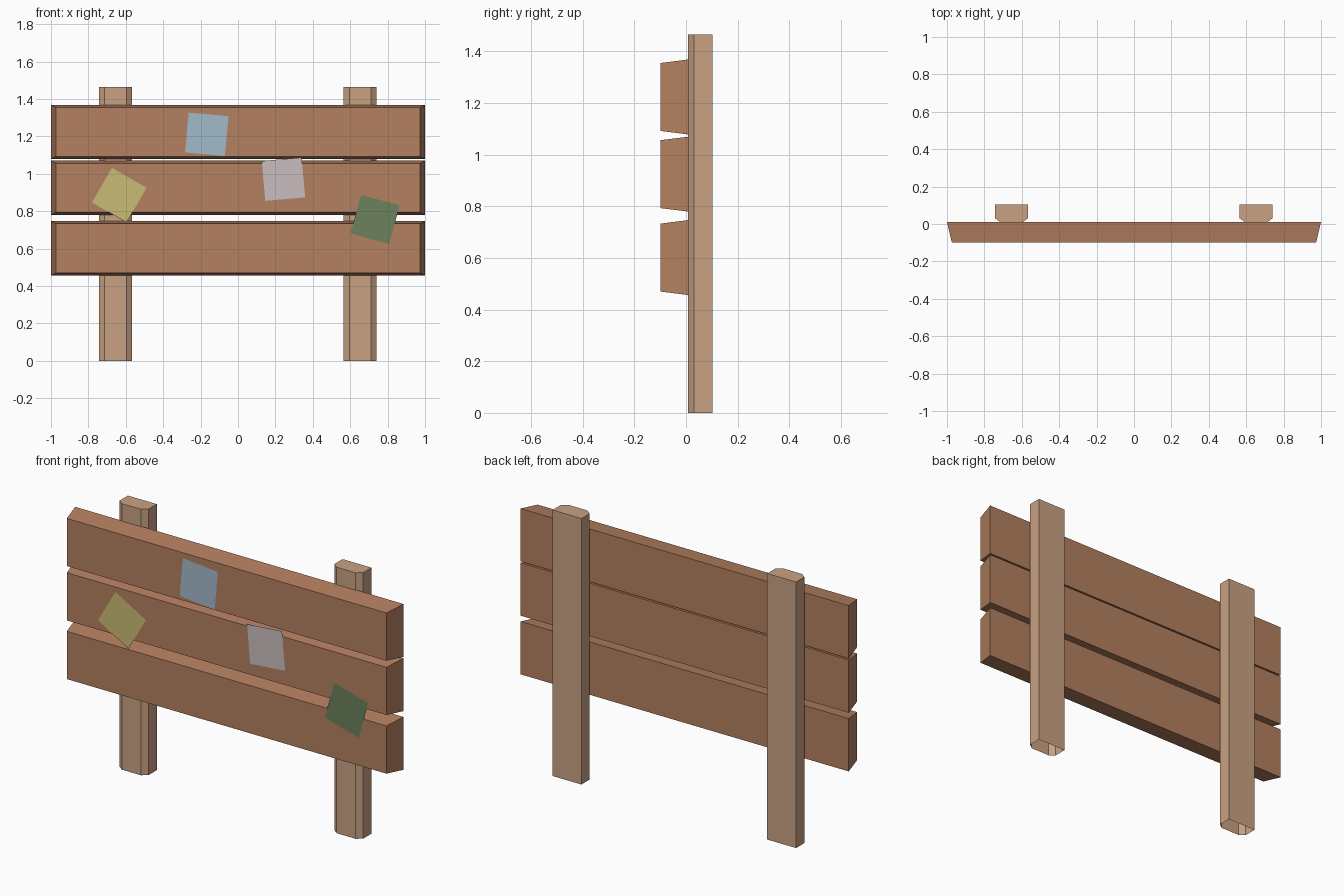
import bpy, bmesh, math

if "Cube" in bpy.data.objects:
    bpy.data.objects.remove(bpy.data.objects["Cube"])


def material(name, r, g, b):
    def lin(c):
        c /= 255
        return c / 12.92 if c <= 0.04045 else ((c + 0.055) / 1.055) ** 2.4
    m = bpy.data.materials.new(name)
    m.diffuse_color = (lin(r), lin(g), lin(b), 1)
    m.use_nodes = True
    m.node_tree.nodes["Principled BSDF"].inputs["Base Color"].default_value = m.diffuse_color
    return m


plank_wood = material("plank brown", 180, 128, 96)
post_wood = material("post tan", 201, 162, 131)


def make_object(name, bm, mat):
    me = bpy.data.meshes.new(name)
    bm.to_mesh(me)
    bm.free()
    me.materials.append(mat)
    ob = bpy.data.objects.new(name, me)
    bpy.context.collection.objects.link(ob)
    return ob


def loft(name, ring_a, ring_b, mat, cap_a=True):
    """Join two matching rings with side faces and caps."""
    bm = bmesh.new()
    a = [bm.verts.new(p) for p in ring_a]
    b = [bm.verts.new(p) for p in ring_b]
    n = len(a)
    for i in range(n):
        j = (i + 1) % n
        bm.faces.new((a[i], a[j], b[j], b[i]))
    bm.faces.new(b)
    if cap_a:
        bm.faces.new(a[::-1])
    return make_object(name, bm, mat)


# Posts: front corners chamfered, open underneath
for name, cx in (("left_post", -0.655), ("right_post", 0.653)):
    w, c = 0.088, 0.03
    profile = [(-w + c, 0.008), (w - c, 0.008), (w, 0.031),
               (w, 0.103), (-w, 0.103), (-w, 0.031)]
    loft(name, [(cx + x, y, 0) for x, y in profile],
         [(cx + x, y, 1.465) for x, y in profile], post_wood, cap_a=False)


# Planks: boards tapering toward the front
def plank_ring(hx, y, z0, z1):
    return [(-hx, y, z0), (hx, y, z0), (hx, y, z1), (-hx, y, z1)]


for name, z0 in (("lower_plank", 0.456), ("middle_plank", 0.779), ("upper_plank", 1.078)):
    z1 = z0 + 0.291
    loft(name, plank_ring(1.0, 0.012, z0, z1),
         plank_ring(0.974, -0.099, z0 + 0.014, z1 - 0.014), plank_wood)

# Pinned paper notes: tilted squares just in front of the planks
notes = [
    ("blue_note", -0.167, 1.211, -5, (162, 186, 203)),
    ("pink_note", 0.243, 0.971, 5, (202, 190, 192)),
    ("yellow_note", -0.635, 0.886, -30, (201, 187, 117)),
    ("green_note", 0.733, 0.756, -15.5, (109, 129, 92)),
]
for name, cx, cz, deg, rgb in notes:
    bm = bmesh.new()
    ang, h = math.radians(deg), 0.107
    corners = [(-h, -h), (h, -h), (h, h), (-h, h)]
    bm.faces.new([bm.verts.new((cx + u * math.cos(ang) - v * math.sin(ang), -0.103,
                                cz + u * math.sin(ang) + v * math.cos(ang)))
                  for u, v in corners])
    make_object(name, bm, material(name.replace("_", " ") + " paper", *rgb))
